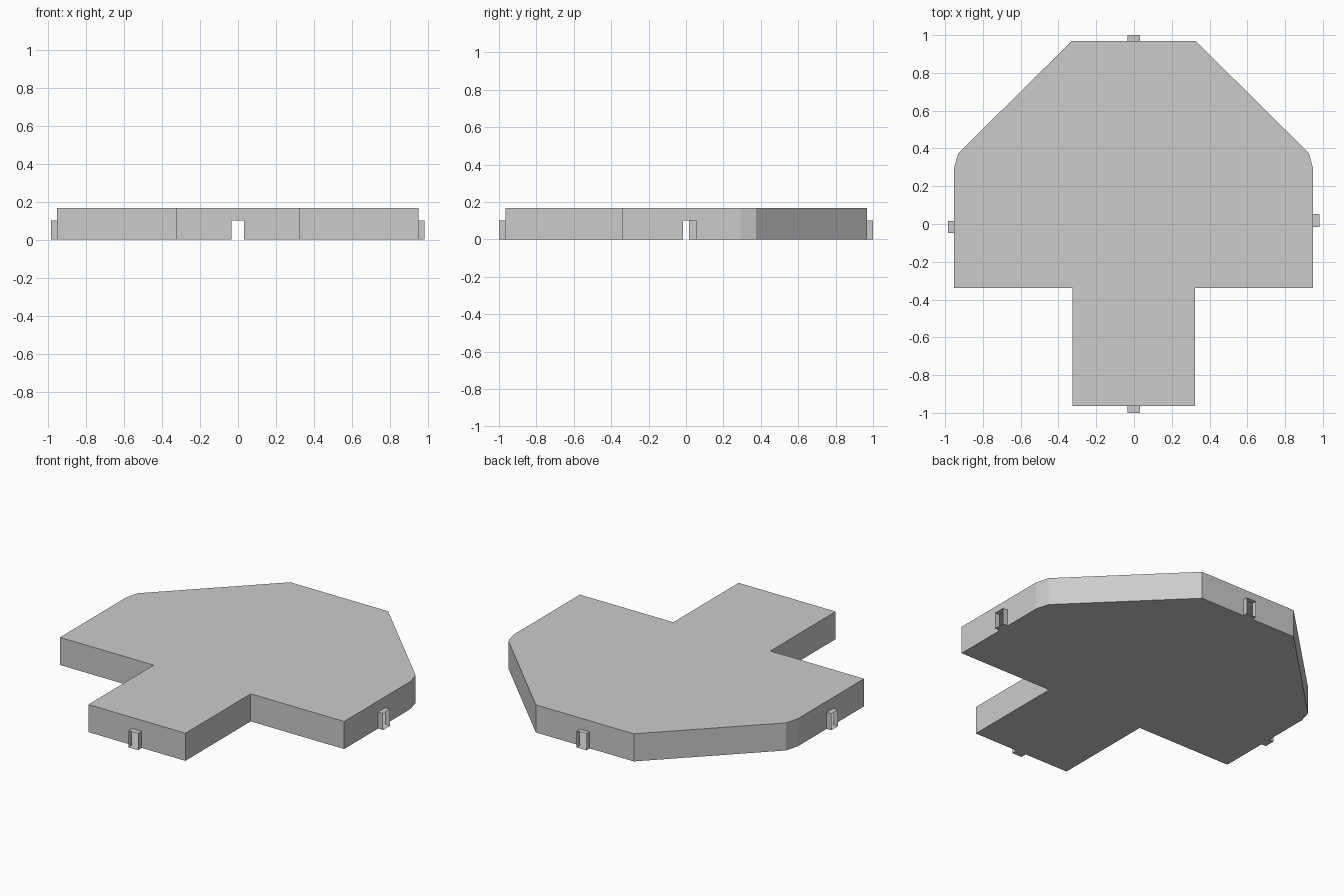
import bpy
from mathutils import Vector

if "Cube" in bpy.data.objects:
    bpy.data.objects.remove(bpy.data.objects["Cube"])

HEIGHT, PORT_H = 0.167, 0.10

# Counter-clockwise outline of the plate
outline = [(-0.326, -0.964), (0.323, -0.964), (0.323, -0.34), (0.948, -0.34),
           (0.948, 0.295), (0.926, 0.375), (0.326, 0.969), (-0.329, 0.969),
           (-0.93, 0.375), (-0.953, 0.295), (-0.953, -0.34), (-0.326, -0.34)]

# Open sockets: outline edge index -> name, two base points in outline order, outward reach
ports = {
    0: ("front_connector", (-0.034, -0.964), (0.031, -0.964), (0, -0.036)),
    3: ("right_connector", (0.948, -0.015), (0.948, 0.053), (0.033, 0)),
    6: ("back_connector", (0.031, 0.969), (-0.034, 0.969), (0, 0.031)),
    9: ("left_connector", (-0.953, 0.017), (-0.953, -0.048), (-0.031, 0)),
}


def add_object(name, faces):
    """Mesh from faces given as point lists; equal points are shared."""
    index, polys = {}, []
    for face in faces:
        polys.append([index.setdefault(tuple(round(c, 4) for c in p), len(index)) for p in face])
    mesh = bpy.data.meshes.new(name)
    mesh.from_pydata(list(index), [], polys)
    mesh.update()
    bpy.context.collection.objects.link(bpy.data.objects.new(name, mesh))


def at(p, z):
    return Vector((p[0], p[1], z))


walls, floor = [], []
for i, p in enumerate(outline):
    q = outline[(i + 1) % len(outline)]
    base = [at(p, 0)]
    floor.append(at(p, 0))
    if i in ports:
        name, a, b, reach = ports[i]
        # Wall goes around the socket opening
        base += [at(a, 0), at(a, PORT_H), at(b, PORT_H), at(b, 0)]
        floor += [at(a, 0), at(b, 0)]
        # Open-ended square sleeve
        ring = [at(a, 0), at(b, 0), at(b, PORT_H), at(a, PORT_H)]
        out = at(reach, 0)
        add_object(name, [[ring[k], ring[(k + 1) % 4], ring[(k + 1) % 4] + out, ring[k] + out]
                          for k in range(4)])
    walls.append(base + [at(q, 0), at(q, HEIGHT), at(p, HEIGHT)])

# Hollow plate: walls, flat top and flat underside
top = [at(p, HEIGHT) for p in outline]
add_object("plate_shell", walls + [top, floor[::-1]])
